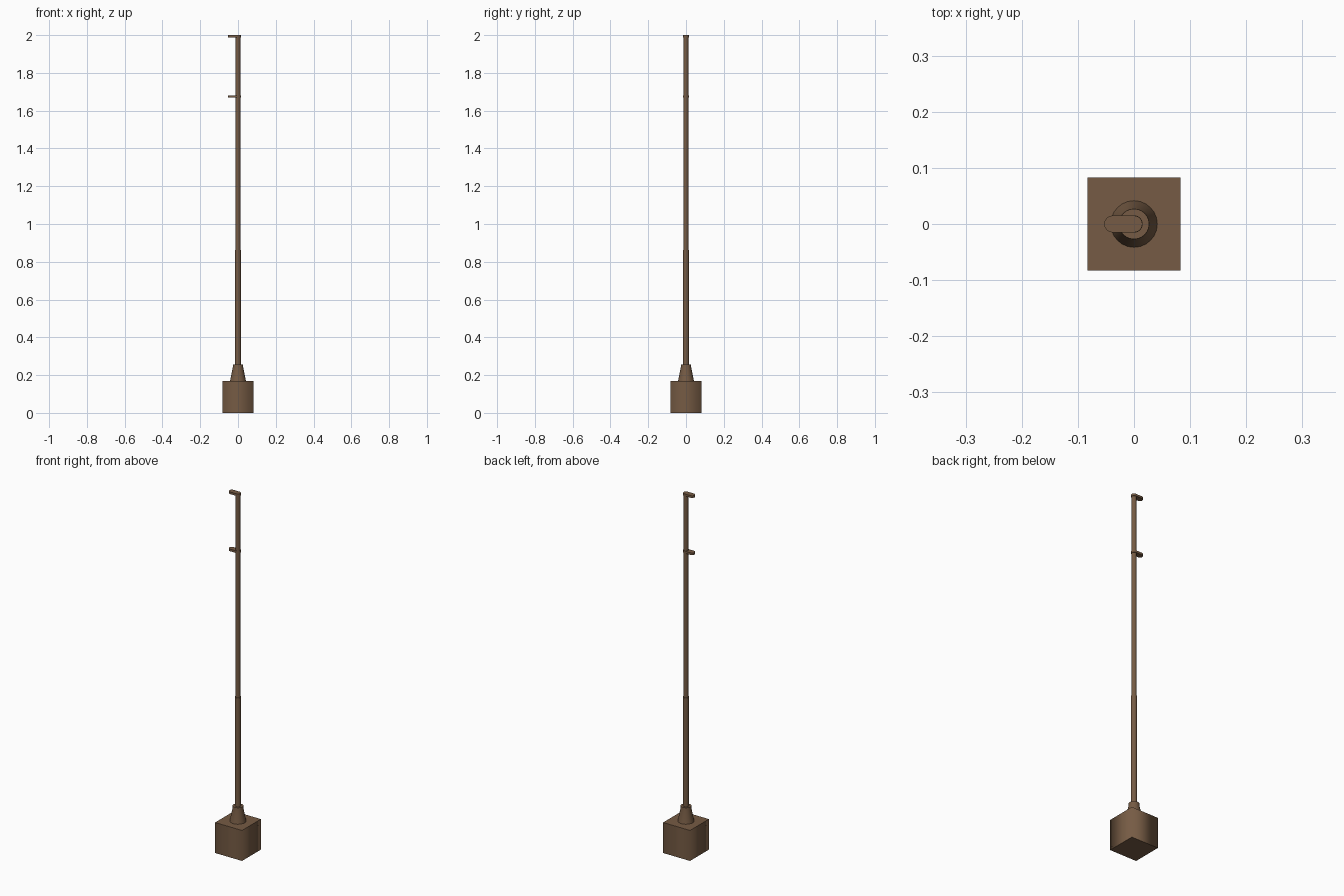
import bpy, bmesh, math

if "Cube" in bpy.data.objects:
    bpy.data.objects.remove(bpy.data.objects["Cube"])

brown = bpy.data.materials.new("brown_metal")
brown.diffuse_color = (0.18, 0.105, 0.058, 1)
brown.use_nodes = True
brown.node_tree.nodes["Principled BSDF"].inputs["Base Color"].default_value = brown.diffuse_color


def finish(name, bm):
    """Smooth the side walls, keep the horizontal rims sharp."""
    bmesh.ops.recalc_face_normals(bm, faces=bm.faces[:])
    for f in bm.faces:
        f.smooth = True
    for e in bm.edges:
        if len(e.link_faces) == 2:
            a, b = (abs(f.normal.z) for f in e.link_faces)
            e.smooth = (a > 0.9) == (b > 0.9)
    mesh = bpy.data.meshes.new(name)
    bm.to_mesh(mesh)
    bm.free()
    mesh.materials.append(brown)
    obj = bpy.data.objects.new(name, mesh)
    bpy.context.collection.objects.link(obj)
    return obj


def extrude_outline(name, pts, z0, z1):
    bm = bmesh.new()
    lo = [bm.verts.new((x, y, z0)) for x, y in pts]
    hi = [bm.verts.new((x, y, z1)) for x, y in pts]
    bm.faces.new(lo[::-1])
    bm.faces.new(hi)
    n = len(pts)
    for i in range(n):
        j = (i + 1) % n
        bm.faces.new((lo[i], lo[j], hi[j], hi[i]))
    return finish(name, bm)


def lathe(name, profile, sides=24):
    bm = bmesh.new()
    rings = [[bm.verts.new((r * math.cos(2 * math.pi * i / sides),
                            r * math.sin(2 * math.pi * i / sides), z))
              for i in range(sides)] for r, z in profile]
    bm.faces.new(rings[0][::-1])
    bm.faces.new(rings[-1])
    for a, b in zip(rings, rings[1:]):
        for i in range(sides):
            j = (i + 1) % sides
            bm.faces.new((a[i], a[j], b[j], b[i]))
    return finish(name, bm)


# Square footing block
h = 0.083
extrude_outline("footing_block", [(-h, -h), (h, -h), (h, h), (-h, h)], 0, 0.17)

# Tapered socket with a short straight rim
lathe("tapered_socket", [(0.042, 0.168), (0.028, 0.238), (0.027, 0.255)])

# Two-stage pole
lathe("lower_pole", [(0.0155, 0.25), (0.0155, 0.862)])
lathe("upper_pole", [(0.0125, 0.86), (0.0125, 1.995)])

# Round-ended flag brackets reaching to the left
r, reach, n = 0.015, -0.038, 10
outline = [(r * math.cos(t), r * math.sin(t))
           for t in (-math.pi / 2 + math.pi * i / n for i in range(n + 1))]
outline += [(reach + r * math.cos(t), r * math.sin(t))
            for t in (math.pi / 2 + math.pi * i / n for i in range(n + 1))]
for name, top in (("top_bracket", 2.0), ("middle_bracket", 1.681)):
    extrude_outline(name, outline, top - 0.012, top)
